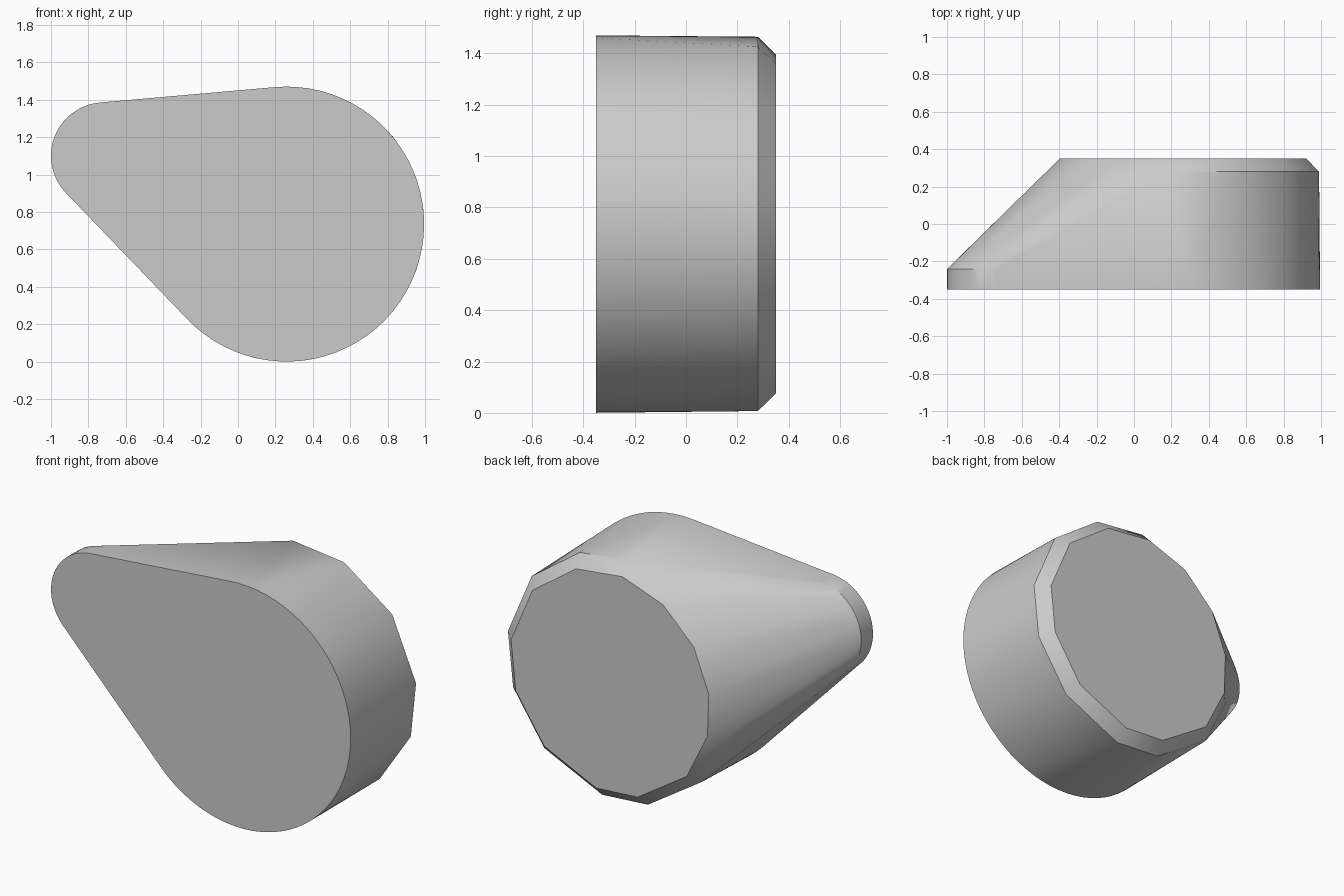
import bpy, bmesh
from math import cos, sin, radians, pi

cube = bpy.data.objects.get("Cube")
if cube:
    bpy.data.objects.remove(cube, do_unlink=True)

BIG = (0.26, 0.735)      # x, z of the large rounded end
SMALL = (-0.714, 1.1)    # x, z of the small rounded end
FRONT, LIP, RIM, BACK = -0.35, -0.24, 0.28, 0.35


def ring(center, radius, y, angles):
    return [(center[0] + radius * cos(a), y, center[1] + radius * sin(a)) for a in angles]


def arc(start, end, count):
    return [radians(start + (end - start) * i / count) for i in range(count + 1)]


# Smooth teardrop front outline and the short lip behind its small end
big_arc = arc(-136.1, 95.1, 48)
small_arc = arc(95.1, 223.9, 20)
points = ring(BIG, 0.735, FRONT, big_arc)
points += ring(SMALL, 0.286, FRONT, small_arc)
points += ring(SMALL, 0.285, LIP, small_arc)

# Coarse, uneven back rim with a chamfer up to the flat back cap
corners = [radians(a) for a in (97, 70, 39, 7, -19, -48.5, -82, -106, -140, -167, 171, 147, 122)]
points += ring(BIG, 0.735, RIM, corners)
points += ring(BIG, 0.665, BACK, corners)

# Skin the sections into one tapered solid
bm = bmesh.new()
for p in points:
    bm.verts.new(p)
hull = bmesh.ops.convex_hull(bm, input=bm.verts[:])
loose = [v for v in bm.verts if not v.link_faces]
bmesh.ops.delete(bm, geom=loose, context='VERTS')
bmesh.ops.dissolve_limit(bm, angle_limit=radians(0.3), verts=bm.verts[:], edges=bm.edges[:])
bmesh.ops.recalc_face_normals(bm, faces=bm.faces[:])
mesh = bpy.data.meshes.new("tapered_body")
bm.to_mesh(mesh)
bm.free()
body = bpy.data.objects.new("tapered_body", mesh)
bpy.context.collection.objects.link(body)

# Plain grey surface
grey = bpy.data.materials.new("light_grey")
grey.use_nodes = True
color = (0.6, 0.6, 0.6, 1)
grey.diffuse_color = color
for node in grey.node_tree.nodes:
    if node.type == 'BSDF_PRINCIPLED':
        node.inputs["Base Color"].default_value = color
mesh.materials.append(grey)

# Smooth sides, crisp caps and chamfer
bpy.ops.object.select_all(action='DESELECT')
body.select_set(True)
bpy.context.view_layer.objects.active = body
bpy.ops.object.shade_smooth_by_angle(angle=radians(30))
